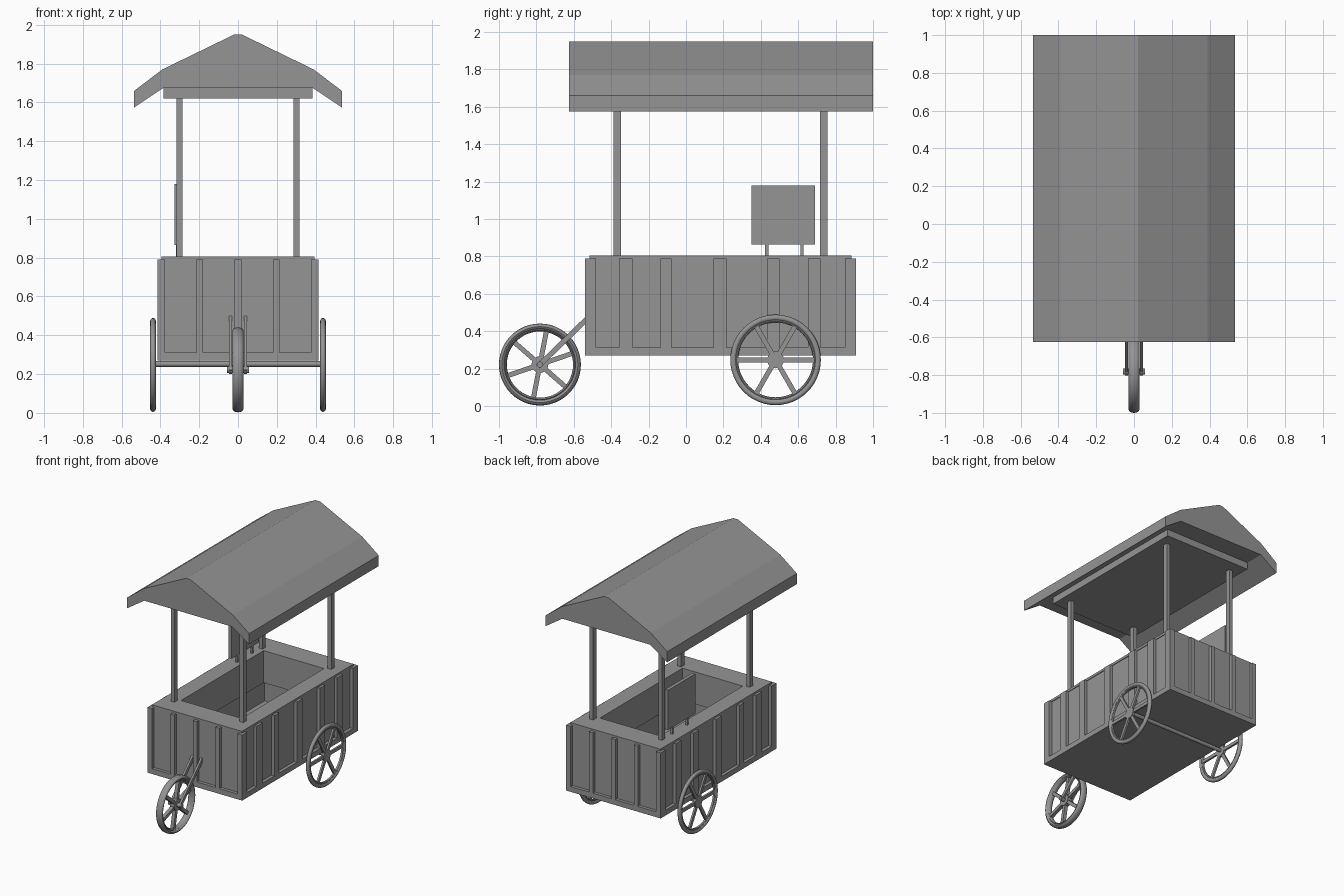
import bpy, bmesh, math
from mathutils import Matrix, Vector

if "Cube" in bpy.data.objects:
    bpy.data.objects.remove(bpy.data.objects["Cube"])

GREY = (0.3, 0.3, 0.3, 1)
grey = bpy.data.materials.new("plain grey")
grey.use_nodes = True
grey.diffuse_color = GREY
grey.node_tree.nodes["Principled BSDF"].inputs["Base Color"].default_value = GREY


def finish(name, bm, smooth=False):
    bmesh.ops.recalc_face_normals(bm, faces=bm.faces)
    mesh = bpy.data.meshes.new(name)
    bm.to_mesh(mesh)
    bm.free()
    mesh.materials.append(grey)
    ob = bpy.data.objects.new(name, mesh)
    bpy.context.collection.objects.link(ob)
    if smooth:
        bpy.ops.object.select_all(action='DESELECT')
        ob.select_set(True)
        bpy.context.view_layer.objects.active = ob
        bpy.ops.object.shade_smooth_by_angle(angle=math.radians(40))
    return ob


def add_box(bm, xs, ys, zs, turn=Matrix()):
    lows, sizes = zip(*[((a + b) / 2, b - a) for a, b in (xs, ys, zs)])
    m = turn @ Matrix.Translation(lows) @ Matrix.Diagonal((*sizes, 1))
    bmesh.ops.create_cube(bm, size=1, matrix=m)


def box(name, xs, ys, zs):
    bm = bmesh.new()
    add_box(bm, xs, ys, zs)
    return finish(name, bm)


def frame(name, outer, inner, zs):
    """Rectangular ring from half-widths and y ranges (x, y0, y1)."""
    bm = bmesh.new()
    (ox, o0, o1), (ix, i0, i1) = outer, inner
    loops = []
    for x, a, b, z in ((ox, o0, o1, zs[0]), (ox, o0, o1, zs[1]),
                       (ix, i0, i1, zs[1]), (ix, i0, i1, zs[0])):
        loops.append([bm.verts.new(p) for p in
                      ((-x, a, z), (x, a, z), (x, b, z), (-x, b, z))])
    for i in range(4):
        p, q = loops[i], loops[(i + 1) % 4]
        for j in range(4):
            k = (j + 1) % 4
            bm.faces.new((p[j], p[k], q[k], q[j]))
    return finish(name, bm)


def rod(name, x0, x1, y, z, r):
    bm = bmesh.new()
    m = Matrix.Translation(((x0 + x1) / 2, y, z)) @ Matrix.Rotation(math.pi / 2, 4, 'Y')
    bmesh.ops.create_cone(bm, cap_ends=True, segments=20, radius1=r, radius2=r,
                          depth=x1 - x0, matrix=m)
    return finish(name, bm, True)


def ring(name, centre, major, rad, wide, segs=48, sides=12):
    """Elliptical-section ring about the x axis."""
    bm = bmesh.new()
    rows = []
    for i in range(segs):
        a = math.tau * i / segs
        row = []
        for j in range(sides):
            b = math.tau * j / sides
            r = major + rad * math.cos(b)
            row.append(bm.verts.new(Vector(centre) + Vector(
                (wide * math.sin(b), r * math.cos(a), r * math.sin(a)))))
        rows.append(row)
    for i in range(segs):
        p, q = rows[i], rows[(i + 1) % segs]
        for j in range(sides):
            k = (j + 1) % sides
            bm.faces.new((p[j], p[k], q[k], q[j]))
    return finish(name, bm, True)


def wheel(name, centre, radius, half, start):
    x, y, z = centre
    ring(name + "_tyre", centre, radius - 0.016, 0.016, half)
    ring(name + "_rim", centre, radius - 0.033, 0.009, half * 0.7, sides=8)
    rod(name + "_hub", x - half * 0.7, x + half * 0.7, y, z, 0.045)
    bm = bmesh.new()
    for i in range(6):
        turn = Matrix.Translation(centre) @ Matrix.Rotation(
            math.radians(start + 60 * i), 4, 'X')
        add_box(bm, (-half * 0.5, half * 0.5), (0.03, radius - 0.03), (-0.013, 0.013), turn)
    finish(name + "_spokes", bm)


# Cart body: thin walls on a base, with raised battens and a top rim
FRONT, BACK, SIDE = -0.54, 0.91, 0.415
WALL = (0.39, -0.515, 0.885)
box("base", (-SIDE, SIDE), (FRONT, BACK), (0.27, 0.312))
frame("walls", WALL, (0.375, -0.5, 0.87), (0.312, 0.79))
frame("top_rim", (0.395, -0.515, 0.885), (0.265, -0.335, 0.7), (0.785, 0.805))
frame("inner_lining", (0.275, -0.345, 0.71), (0.265, -0.335, 0.7), (0.55, 0.785))

bm = bmesh.new()
BATTEN_Z = (0.312, 0.79)
for s in (-1, 1):
    for y, w in ((-0.322, 0.072), (-0.107, 0.06), (0.182, 0.068), (0.467, 0.066), (0.685, 0.068)):
        add_box(bm, sorted((s * 0.38, s * SIDE)), (y - w / 2, y + w / 2), BATTEN_Z)
    for ys in ((FRONT, -0.48), (0.85, BACK)):
        add_box(bm, sorted((s * 0.375, s * SIDE)), ys, BATTEN_Z)
for x in (-0.197, 0, 0.197):
    for ys in ((FRONT, -0.505), (0.875, BACK)):
        add_box(bm, (x - 0.017, x + 0.017), ys, BATTEN_Z)
finish("battens", bm)

# Posts and canopy
for s, side in ((-1, "right"), (1, "left")):
    for y, end in ((-0.367, "front"), (0.736, "back")):
        box(f"{end}_{side}_post", sorted((s * 0.286, s * 0.318)),
            (y - 0.02, y + 0.02), (0.8, 1.63))
box("ceiling", (-0.385, 0.385), (-0.47, 0.845), (1.62, 1.68))

half = [(0.02, 1.95), (0.39, 1.77), (0.535, 1.66), (0.535, 1.575), (0.385, 1.675)]
outline = half + [(-x, z) for x, z in reversed(half)]
bm = bmesh.new()
face = bm.faces.new([bm.verts.new((x, -0.625, z)) for x, z in outline])
geo = bmesh.ops.extrude_face_region(bm, geom=[face])["geom"]
bmesh.ops.translate(bm, vec=(0, 1.625, 0),
                    verts=[v for v in geo if isinstance(v, bmesh.types.BMVert)])
finish("roof", bm)

# Sign board on two pegs
box("sign_board", (-0.327, -0.3), (0.35, 0.69), (0.865, 1.18))
for i, y in enumerate((0.432, 0.62)):
    box(f"sign_peg_{i + 1}", (-0.32, -0.305), (y - 0.009, y + 0.009), (0.8, 0.87))

# Wheels, axles and fork
REAR_Y, REAR_Z = 0.479, 0.247
for s, side in ((-1, "right"), (1, "left")):
    wheel(f"rear_{side}_wheel", (s * 0.438, REAR_Y, REAR_Z), 0.242, 0.015, 0)
rod("rear_axle", -0.435, 0.435, REAR_Y, REAR_Z + 0.005, 0.015)

hub = Vector((0, -0.781, 0.222))
wheel("front_wheel", hub, 0.219, 0.028, 19)
rod("front_axle", -0.057, 0.057, hub.y, hub.z, 0.016)
top = Vector((0, -0.505, 0.49))
run = top - hub
turn = Matrix.Translation(hub) @ Matrix.Rotation(math.atan2(run.z, run.y), 4, 'X')
bm = bmesh.new()
for s in (-1, 1):
    add_box(bm, sorted((s * 0.031, s * 0.047)), (-0.015, run.length), (-0.014, 0.014), turn)
finish("front_fork", bm)
